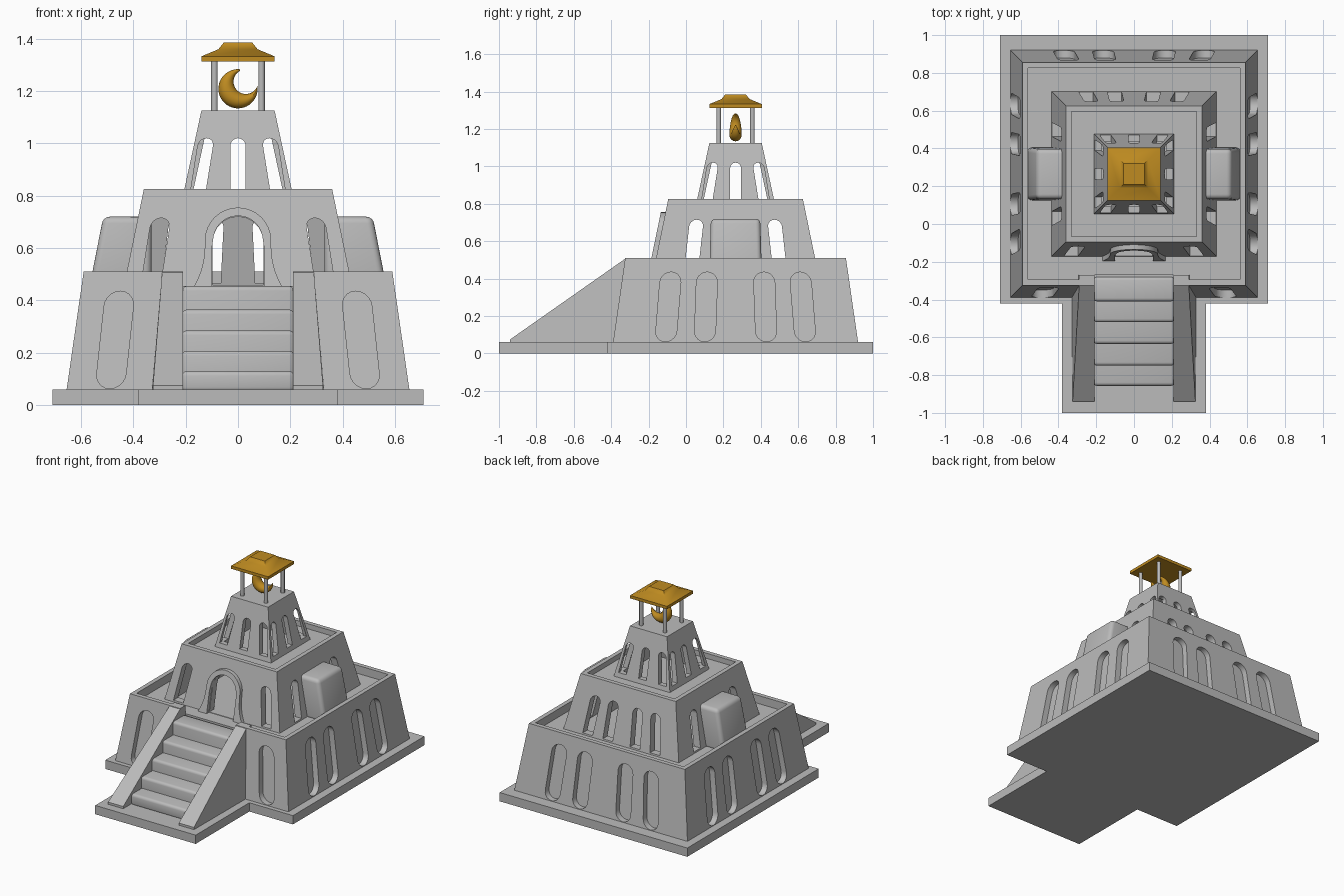
import bpy, bmesh, math
from mathutils import Vector

if "Cube" in bpy.data.objects:
    bpy.data.objects.remove(bpy.data.objects["Cube"])

CY = 0.265  # y of the tower axis


def material(name, rgb):
    m = bpy.data.materials.new(name)
    m.diffuse_color = (*rgb, 1)
    m.use_nodes = True
    m.node_tree.nodes["Principled BSDF"].inputs["Base Color"].default_value = m.diffuse_color
    return m


STONE = material("grey stone", (0.5, 0.5, 0.5))
GOLD = material("gold", (0.52, 0.26, 0.015))


def build(name, verts, faces, mat=STONE):
    bm = bmesh.new()
    vs = [bm.verts.new(v) for v in verts]
    for f in faces:
        bm.faces.new([vs[i] for i in f])
    bmesh.ops.recalc_face_normals(bm, faces=bm.faces)
    me = bpy.data.meshes.new(name)
    bm.to_mesh(me)
    bm.free()
    me.materials.append(mat)
    ob = bpy.data.objects.new(name, me)
    bpy.context.collection.objects.link(ob)
    return ob


def loft(name, rings, mat=STONE, closed=False):
    """Skin a list of equal-length rings; cap the ends unless closed."""
    n, m = len(rings[0]), len(rings)
    faces = [(a * n + i, a * n + (i + 1) % n, (a + 1) % m * n + (i + 1) % n, (a + 1) % m * n + i)
             for a in range(m if closed else m - 1) for i in range(n)]
    if not closed:
        faces += [tuple(range(n)), tuple(range((m - 1) * n, m * n))]
    return build(name, [p for r in rings for p in r], faces, mat)


def square_stack(name, levels, mat=STONE):
    """Square rings of (half width, z) around the tower axis."""
    return loft(name, [[(sx * h, CY + sy * h, z) for sx, sy in ((-1, -1), (1, -1), (1, 1), (-1, 1))]
                       for h, z in levels], mat)


def box(name, x0, x1, y0, y1, z0, z1, mat=STONE):
    return loft(name, [[(x0, y0, z), (x1, y0, z), (x1, y1, z), (x0, y1, z)] for z in (z0, z1)], mat)


def apply(ob, kind, **props):
    mod = ob.modifiers.new(kind, kind)
    for k, v in props.items():
        setattr(mod, k, v)
    bpy.ops.object.select_all(action='DESELECT')
    bpy.context.view_layer.objects.active = ob
    ob.select_set(True)
    bpy.ops.object.modifier_apply(modifier=mod.name)


def cut(ob, cutter):
    cutter.hide_render = True
    apply(ob, 'BOOLEAN', operation='DIFFERENCE', solver='EXACT', object=cutter)
    bpy.data.objects.remove(cutter)


def bevel(ob, width, seg=3):
    apply(ob, 'BEVEL', width=width, segments=seg, limit_method='ANGLE')


def on_wall(k, u, d, z):
    """Point on side k (0 front, 1 right, 2 back, 3 left), u along the wall, d out from the axis."""
    c, s = ((1, 0), (0, 1), (-1, 0), (0, -1))[k]
    return (u * c + d * s, CY + u * s - d * c, z)


def arch(w, z0, z1, round_bottom=False, n=10):
    pts = [(w * math.cos(math.pi * i / n), z1 - w + w * math.sin(math.pi * i / n)) for i in range(n + 1)]
    if round_bottom:
        return pts + [(-w * math.cos(math.pi * i / n), z0 + w - w * math.sin(math.pi * i / n))
                      for i in range(n + 1)]
    return pts + [(-w, z0), (w, z0)]


def opening(ob, half, k, u0, profile, depth):
    """Cut an arched opening leaning with the battered wall; half(z) is the wall distance."""
    zb = min(z for _, z in profile)
    rings = [[on_wall(k, u0 * half(z) / half(zb) + u, half(z) + d, z) for u, z in profile]
             for d in (0.06, -depth)]
    cut(ob, loft("opening_cutter", rings))


def slope(h0, z0, h1, z1):
    return lambda z: h0 + (h1 - h0) * (z - z0) / (z1 - z0)


# Base plate
loft("base_plate", [[(-.71, -.42, z), (-.38, -.42, z), (-.38, -1, z), (.38, -1, z), (.38, -.42, z),
                     (.71, -.42, z), (.71, 1, z), (-.71, 1, z)] for z in (0, .06)])

# Lower tier: sunken terrace, stair gap and blind niches
w1 = slope(.655, .06, .59, .51)
lower = square_stack("lower_tier", [(w1(.05), .05), (w1(.51), .51)])
cut(lower, square_stack("terrace_cutter", [(.56, .455), (.56, .6)]))
cut(lower, box("stair_gap_cutter", -.21, .21, -.5, -.27, .44, .6))
for k in range(4):
    for u in ((-.49, .49) if k == 0 else (-.375, -.165, .165, .375)):
        opening(lower, w1, k, u, arch(.056, .063, .435, True), .04)

# Middle tier: hollow, windowed, with a doorway
w2 = slope(.425, .51, .36, .825)
middle = square_stack("middle_tier", [(w2(.45), .45), (w2(.825), .825)])
cut(middle, square_stack("roof_recess_cutter", [(.33, .79), (.33, .9)]))
cut(middle, square_stack("hall_cutter", [(w2(.458) - .05, .458), (w2(.76) - .05, .76)]))
for k, us in enumerate(((-.333, .333), (-.235, .235), (-.255, -.103, .103, .255), (-.235, .235))):
    for u in us:
        opening(middle, w2, k, u, arch(.037, .465, .715), .09)
opening(middle, w2, 0, 0, arch(.097, .458, .72), .09)

# Flared door frame
rings = []
steps = 16
path = [(1, .455), (1, .48), (1, .51), (1, .55), (1, .6)]
inner = [(.1, z) for _, z in path]
outer = [(.127 + .04 * ((.6 - z) / .145) ** 2, z) for _, z in path]
for i in range(1, steps):
    a = math.pi * i / steps
    inner.append((.095 * math.cos(a), .628 + .095 * math.sin(a)))
    outer.append((.127 * math.cos(a), .628 + .127 * math.sin(a)))
inner += [(-.1, z) for _, z in reversed(path)]
outer += [(-u, z) for u, z in reversed(outer[:5])]
for (a, za), (b, zb) in zip(inner, outer):
    rings.append([on_wall(0, a, w2(za) - .03, za), on_wall(0, a, w2(za) + .025, za),
                  on_wall(0, b, w2(zb) + .025, zb), on_wall(0, b, w2(zb) - .03, zb)])
loft("door_frame", rings)

# Side bays
for s, n in ((1, "right"), (-1, "left")):
    bay = loft(n + "_bay", [[(s * .33, CY - h, z), (s * x, CY - h, z), (s * x, CY + h, z), (s * .33, CY + h, z)]
                            for x, h, z in ((.57, .14, .44), (.515, .132, .72))])
    bevel(bay, .025, 4)

# Upper tier: hollow lantern with three windows per side
w3 = slope(.205, .825, .14, 1.125)
upper = square_stack("upper_tier", [(w3(.785), .785), (w3(1.125), 1.125)])
cut(upper, square_stack("lantern_cutter", [(w3(.795) - .035, .795), (w3(1.07) - .035, 1.07)]))
for k in range(4):
    for u in (-.152, 0, .152):
        opening(upper, w3, k, u, arch(.029, .82, 1.02), .07)

# Staircase
levels = [(.455, -.41), (.365, -.52), (.285, -.635), (.207, -.75), (.13, -.857)]
for i, (z, y) in enumerate(levels):
    bevel(box("step_%d" % (5 - i), -.214, .214, y, -.28, .05, z), .018)

# Sloping balustrades
for s, n in ((1, "right"), (-1, "left")):
    ramp = [(.21, .325, -.94, .055), (.21, .325, -.94, .075), (.21, .29, -.32, .51),
            (.21, .29, -.27, .51), (.21, .325, -.27, .055), (.21, .33, -.32, .055)]
    loft(n + "_balustrade", [[(s * p[c], p[2], p[3]) for p in ramp] for c in (0, 1)])

# Canopy posts and roof
for sx in (-1, 1):
    for sy in (-1, 1):
        bpy.ops.mesh.primitive_cylinder_add(vertices=12, radius=.0125, depth=.2,
                                            location=(sx * .09, CY + sy * .09, 1.218))
        bpy.context.object.name = "canopy_post"
        bpy.context.object.data.materials.append(STONE)
square_stack("canopy_roof", [(.14, 1.313), (.14, 1.333), (.075, 1.36), (.055, 1.385)], GOLD)

# Crescent: tapered tube between an outer and an inner arc
rings = []
for i in range(33):
    t = i / 32
    a, b = math.radians(85 + 284 * t), math.radians(118 + 222 * t)
    po = Vector((.075 * math.cos(a), 0, 1.209 + .075 * math.sin(a)))
    pi = Vector((.03 + .047 * math.cos(b), 0, 1.236 + .047 * math.sin(b)))
    mid, rad = (po + pi) / 2, (po - pi) / 2
    th = .002 + .031 * math.sin(math.pi * t) ** .8
    rings.append([mid + rad * math.cos(q) + Vector((0, CY + th * math.sin(q), 0))
                  for q in (math.tau * j / 14 for j in range(14))])
loft("crescent", rings, GOLD)

# Smooth shading with sharp edges kept
bpy.ops.object.select_all(action='SELECT')
bpy.context.view_layer.objects.active = lower
bpy.ops.object.shade_smooth_by_angle(angle=math.radians(35))
